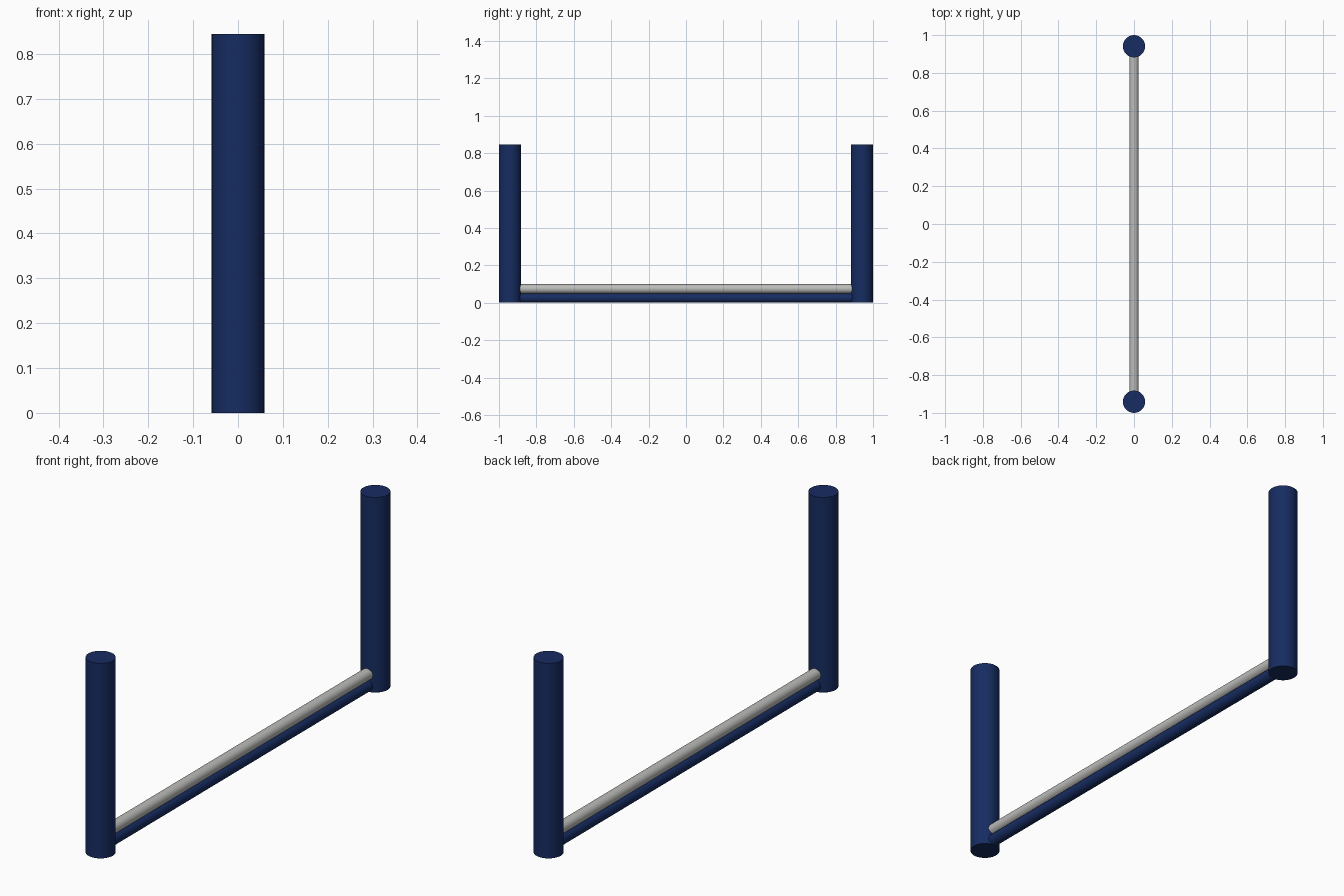
import bpy
from math import pi

if "Cube" in bpy.data.objects:
    bpy.data.objects.remove(bpy.data.objects["Cube"])

POST_R, POST_H, POST_Y = 0.059, 0.845, 0.941
BAR_R = 0.025

navy = bpy.data.materials.new("navy")
navy.diffuse_color = (0.008, 0.025, 0.12, 1)
navy.use_nodes = True
navy.node_tree.nodes["Principled BSDF"].inputs["Base Color"].default_value = navy.diffuse_color
grey = bpy.data.materials.new("light_grey")
grey.diffuse_color = (0.5, 0.5, 0.49, 1)
grey.use_nodes = True
grey.node_tree.nodes["Principled BSDF"].inputs["Base Color"].default_value = grey.diffuse_color


def cylinder(name, radius, length, location, material, rotation=(0, 0, 0)):
    bpy.ops.mesh.primitive_cylinder_add(vertices=32, radius=radius, depth=length,
                                        location=location, rotation=rotation)
    obj = bpy.context.object
    obj.name = name
    obj.data.materials.append(material)
    bpy.ops.object.shade_smooth_by_angle()
    return obj


# Upright posts at both ends
for name, side in (("front_post", -1), ("back_post", 1)):
    cylinder(name, POST_R, POST_H, (0, side * POST_Y, POST_H / 2), navy)

# Two stacked rails running into the posts
for name, z, mat in (("lower_rail", BAR_R, navy), ("upper_rail", 3 * BAR_R - 0.001, grey)):
    cylinder(name, BAR_R, 2 * POST_Y, (0, 0, z), mat, (pi / 2, 0, 0))
